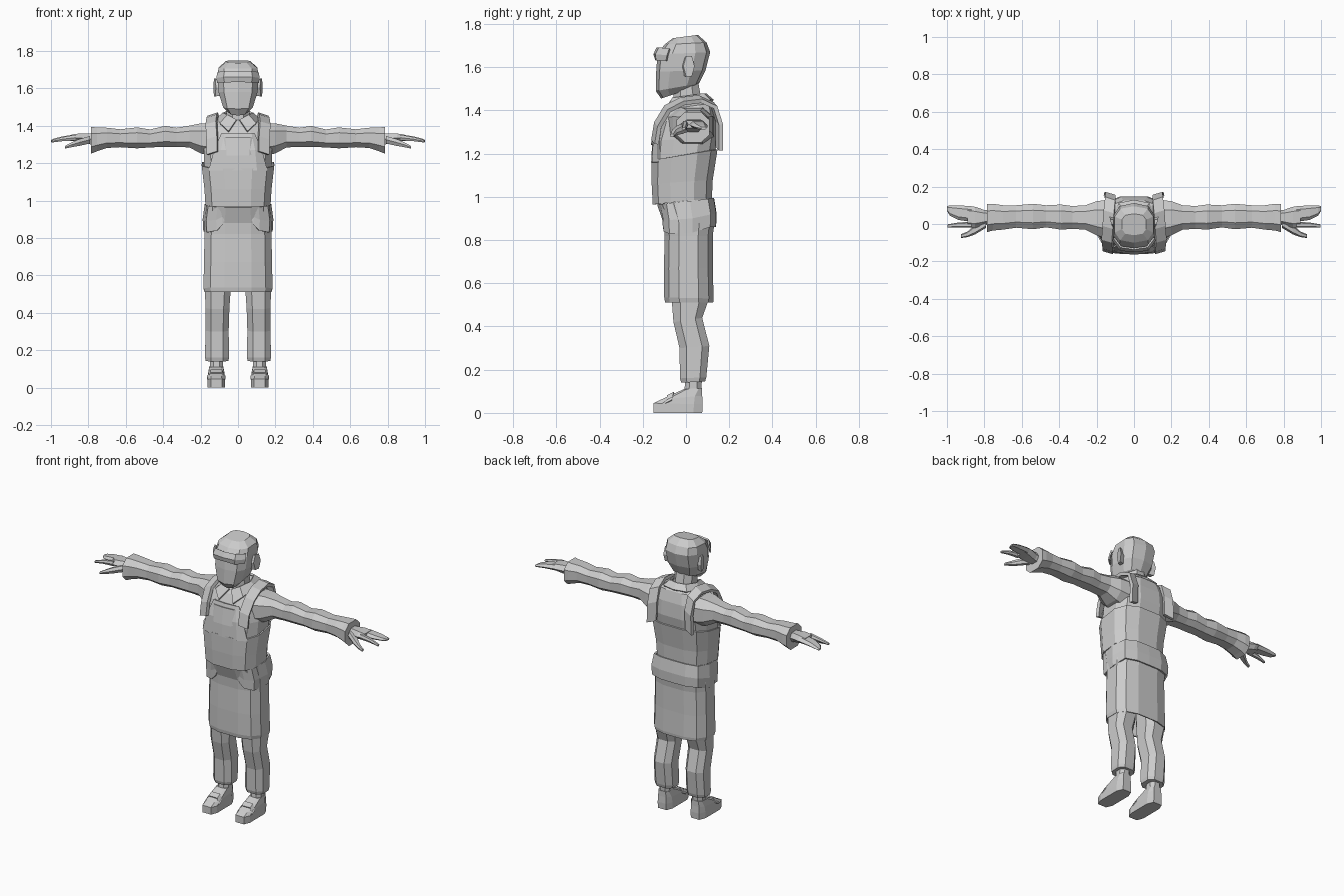
import bpy, bmesh
from math import cos, sin, pi


def finish(name, bm, mirror=False, thick=0):
    bmesh.ops.remove_doubles(bm, verts=bm.verts, dist=0.0005)
    bmesh.ops.recalc_face_normals(bm, faces=bm.faces)
    me = bpy.data.meshes.new(name)
    bm.to_mesh(me)
    bm.free()
    ob = bpy.data.objects.new(name, me)
    bpy.context.collection.objects.link(ob)
    if mirror:
        m = ob.modifiers.new("mirror", 'MIRROR')
        m.use_clip = True
    if thick:
        s = ob.modifiers.new("thickness", 'SOLIDIFY')
        s.thickness = thick
        s.offset = 0
    return ob


def grid(name, rows, closed=False, caps=False, mirror=True, thick=0):
    """Skin a list of equally long point rows."""
    bm = bmesh.new()
    vs = [[bm.verts.new(p) for p in row] for row in rows]
    n = len(rows[0])
    for a, b in zip(vs, vs[1:]):
        for i in range(n if closed else n - 1):
            j = (i + 1) % n
            bm.faces.new((a[i], a[j], b[j], b[i]))
    if caps:
        bm.faces.new(vs[0])
        bm.faces.new(vs[-1])
    return finish(name, bm, mirror, thick)


def loft(name, rings, n=12, p=0.7, axis='z', caps=True, mirror=False, thick=0):
    """Ring: (level at front, level at back, y front, y back, centre, half size)."""
    sg = lambda v: (1 if v > 0 else -1) * abs(v) ** p if abs(v) > 1e-6 else 0
    ang = [(i + 0.5) * 2 * pi / n for i in range(n)]
    mc = max(sg(cos(a)) for a in ang)
    ms = max(sg(sin(a)) for a in ang)
    rows = []
    for wf, wb, y0, y1, c, h in rings:
        row = []
        for a in ang:
            u = c + h * sg(cos(a)) / mc
            t = (sg(sin(a)) / ms + 1) / 2
            y, w = y0 + (y1 - y0) * t, wf + (wb - wf) * t
            row.append((u, y, w) if axis == 'z' else (w, y, u))
        rows.append(row)
    return grid(name, rows, True, caps, mirror, thick)


def limb(name, rings, n, p=0.8):
    """Mirrored part running out along x: (x, y front, y back, z centre, half height)."""
    return loft(name, [(x, x, a, b, c, h) for x, a, b, c, h in rings], n, p, 'x', mirror=True)


# Head, ears, cap brim and neck
loft("head", [(1.455, 1.505, -.115, .03, 0, .05), (1.49, 1.525, -.14, .06, 0, .08),
              (1.58, 1.585, -.138, .09, 0, .105), (1.66, 1.67, -.132, .112, 0, .11),
              (1.705, 1.715, -.1, .095, 0, .103), (1.735, 1.75, -.06, .055, 0, .065)], 10, .7)
loft("ear", [(.09, .09, -.025, .03, 1.6, .04), (.118, .132, -.012, .04, 1.605, .048)],
     6, 1, 'x', mirror=True)
grid("cap_brim", [[(0, -.138, 1.635), (.07, -.134, 1.632), (.108, -.09, 1.63)],
                  [(0, -.146, 1.66), (.075, -.138, 1.66), (.112, -.085, 1.655)],
                  [(0, -.132, 1.69), (.07, -.122, 1.69), (.106, -.075, 1.685)]], thick=.01)
loft("neck", [(1.4, 1.4, -.06, .08, 0, .065), (1.52, 1.54, -.058, .055, 0, .06)], 8, .9)

# Shirt body and collar
loft("shirt_body", [(.965, .995, -.145, .11, 0, .163), (1.17, 1.18, -.15, .13, 0, .18),
                    (1.26, 1.28, -.143, .148, 0, .182), (1.35, 1.37, -.115, .143, 0, .175),
                    (1.405, 1.435, -.085, .125, 0, .14), (1.44, 1.46, -.05, .1, 0, .07)])
grid("collar", [[(.008, -.075, 1.43), (.055, -.06, 1.455), (.078, .01, 1.465),
                 (.055, .08, 1.475), (0, .09, 1.475)],
                [(.05, -.12, 1.368), (.095, -.085, 1.41), (.112, .02, 1.435),
                 (.08, .11, 1.445), (0, .125, 1.445)]], thick=.012)

# Apron: body, bib pocket, skirt and straps
loft("apron_body", [(.965, .995, -.15, .116, 0, .17), (1.06, 1.08, -.155, .12, 0, .176),
                    (1.17, 1.22, -.156, .142, 0, .19)], caps=False, thick=.008)
grid("apron_bib", [[(0, -.155, 1.16), (.1, -.152, 1.16), (.155, -.125, 1.16)],
                   [(0, -.15, 1.27), (.09, -.146, 1.27), (.125, -.125, 1.27)],
                   [(0, -.125, 1.36), (.07, -.12, 1.36), (.085, -.112, 1.36)]], thick=.012)
grid("bib_pocket", [[(0, -.158, 1.24), (.06, -.155, 1.24), (.075, -.146, 1.25)],
                    [(0, -.141, 1.34), (.065, -.136, 1.34), (.075, -.128, 1.34)]], thick=.01)
loft("apron_skirt", [(.965, .995, -.13, .115, 0, .165), (.88, .88, -.1, .128, 0, .175),
                     (.82, .82, -.095, .12, 0, .175), (.67, .67, -.098, .12, 0, .178),
                     (.535, .53, -.097, .124, 0, .181), (.512, .512, -.093, .122, 0, .176)],
     caps=False, thick=.008)
path = [(.135, -.148, 1.25), (.135, -.135, 1.33), (.14, -.09, 1.405), (.135, -.02, 1.44),
        (.13, .06, 1.45), (.125, .125, 1.42), (.125, .15, 1.34), (.13, .15, 1.22)]
grid("strap", [[(x - .025, y - .004, z + .012), (x + .03, y + .012, z - .006)]
               for x, y, z in path], thick=.02)

# Hip wrap with curved front pockets
plan = [(.06, -.105, .93), (.085, -.104, .87), (.115, -.1, .84), (.165, -.075, .83),
        (.183, .03, .835), (.16, .11, .86), (.09, .134, .86), (0, .136, .86)]
top = [.965, .965, .965, .97, .98, .99, .995, .995]
grid("hip_wrap", [[(x * .94, y - .012 * (y < 0) - .012 * (y > 0), t)
                   for (x, y, z), t in zip(plan, top)],
                  [(x, y, z + (t - z) * .45) for (x, y, z), t in zip(plan, top)],
                  [(x * .98, y * .98, z) for x, y, z in plan]], thick=.012)

# Trousers, ankles and shoes
loft("trouser_leg", [(.8, .8, -.06, .1, .1, .072), (.51, .51, -.065, .1, .108, .068),
                     (.42, .44, -.058, .075, .11, .064), (.3, .31, -.03, .108, .112, .062),
                     (.16, .165, -.028, .094, .112, .064), (.14, .145, -.022, .088, .112, .06)],
     8, .75, mirror=True)
loft("ankle", [(.08, .08, -.01, .07, .115, .036), (.18, .18, .0, .075, .115, .036)],
     8, .9, mirror=True)
loft("shoe", [(0, 0, -.15, .075, .116, .046), (.045, .04, -.15, .077, .116, .046),
              (.062, .08, -.115, .075, .116, .044), (.11, .115, -.01, .075, .116, .037)],
     8, .5, mirror=True)
grid("shoe_strap", [[(.07, y - .01, z - .035), (.088, y, z), (.144, y, z), (.162, y - .01, z - .035)]
                    for y, z in ((-.085, .078), (-.055, .093))], thick=.01)

# Sleeves with rumples and flared cuffs
limb("sleeve", [(.13, -.085, .13, 1.325, .09), (.2, -.06, .122, 1.332, .08),
                (.26, -.03, .1, 1.342, .058), (.33, -.026, .096, 1.338, .051),
                (.39, -.03, .104, 1.343, .056), (.47, -.018, .1, 1.332, .048),
                (.54, -.028, .108, 1.335, .056), (.63, -.02, .1, 1.333, .048),
                (.7, -.03, .1, 1.335, .054), (.755, -.035, .108, 1.327, .064),
                (.785, -.043, .108, 1.322, .071)], 8)

# Hands: palm, joined fingers, index finger and thumb
limb("palm", [(.74, .0, .07, 1.325, .03), (.8, -.005, .075, 1.33, .028),
              (.85, -.022, .092, 1.335, .023), (.89, -.018, .096, 1.336, .017)], 6)
limb("fingers", [(.87, .012, .095, 1.336, .017), (.94, .022, .1, 1.33, .013),
                 (.985, .045, .1, 1.322, .009), (1, .07, .095, 1.318, .005)], 6)
limb("index_finger", [(.87, -.02, .012, 1.336, .015), (.94, -.018, .008, 1.328, .011),
                      (.998, -.02, -.002, 1.316, .006)], 6)
limb("thumb", [(.79, -.02, .03, 1.325, .02), (.85, -.056, -.005, 1.31, .018),
               (.89, -.07, -.04, 1.298, .013), (.925, -.075, -.055, 1.285, .007)], 6)
